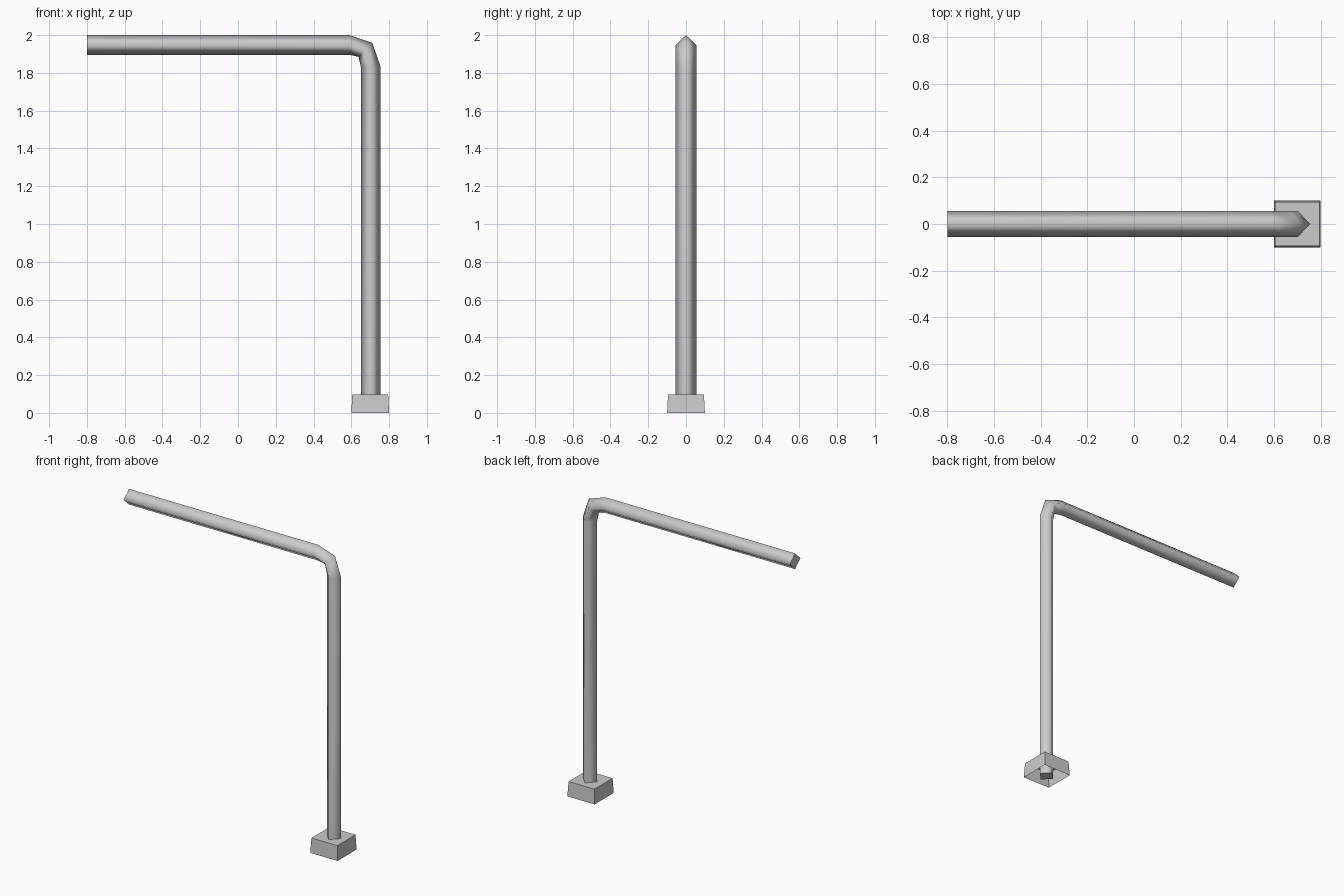
import bpy
import bmesh
from math import radians, sin, cos, pi
from mathutils import Vector

old = bpy.data.objects.get("Cube")
if old:
    bpy.data.objects.remove(old, do_unlink=True)

grey = bpy.data.materials.new("light_grey")
grey.use_nodes = True
colour = (0.6, 0.6, 0.6, 1)
grey.diffuse_color = colour
grey.node_tree.nodes["Principled BSDF"].inputs["Base Color"].default_value = colour


def add_object(name, bm):
    bmesh.ops.recalc_face_normals(bm, faces=bm.faces)
    mesh = bpy.data.meshes.new(name)
    bm.to_mesh(mesh)
    bm.free()
    mesh.materials.append(grey)
    obj = bpy.data.objects.new(name, mesh)
    bpy.context.collection.objects.link(obj)
    return obj


# Bent post: a four-sided diamond section swept up and along the arm
# Each station is x, z and the tilt of the section in degrees
stations = [(0.703, 0.0, 0), (0.703, 1.83, 0), (0.675, 1.922, 45),
            (0.59, 1.948, 90), (-0.8, 1.948, 90)]
RADIUS, HALF_WIDTH, SIDES = 0.052, 0.055, 4
bm = bmesh.new()
rings = []
for x, z, tilt in stations:
    t = radians(tilt)
    outward = Vector((cos(t), 0, sin(t)))
    ring = []
    for i in range(SIDES):
        a = 2 * pi * i / SIDES
        point = Vector((x, 0, z)) + outward * RADIUS * cos(a)
        point.y = HALF_WIDTH * sin(a)
        ring.append(bm.verts.new(point))
    rings.append(ring)
for low, high in zip(rings, rings[1:]):
    for i in range(SIDES):
        j = (i + 1) % SIDES
        face = bm.faces.new((low[i], low[j], high[j], high[i]))
        face.smooth = True
# Flat end caps with sharp rims
for ring in (rings[0], rings[-1]):
    cap = bm.faces.new(ring)
    for edge in cap.edges:
        edge.smooth = False
add_object("bent_post", bm)

# Base: slightly tapered box, open underneath
bm = bmesh.new()
bmesh.ops.create_cube(bm, size=1)
for v in bm.verts:
    half = 0.095 if v.co.z > 0 else 0.1
    v.co.x *= 2 * half
    v.co.y *= 2 * half
    v.co.z = 0.098 if v.co.z > 0 else 0
    v.co.x += 0.7
bmesh.ops.recalc_face_normals(bm, faces=bm.faces)
bottom = [f for f in bm.faces if f.normal.z < -0.9]
bmesh.ops.delete(bm, geom=bottom, context="FACES_ONLY")
add_object("base_box", bm)
